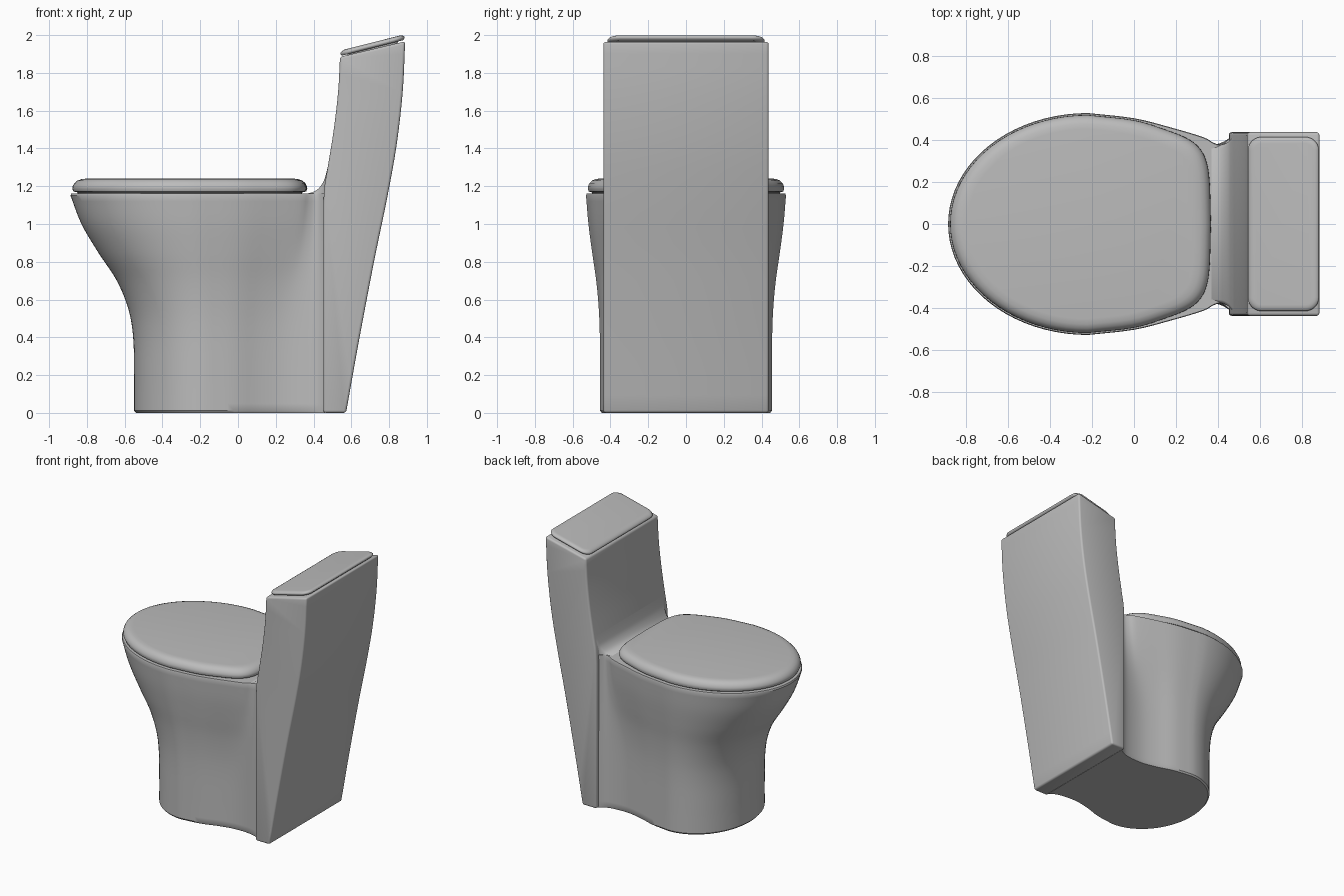
import bpy, bmesh, math
from mathutils import Vector

if "Cube" in bpy.data.objects:
    bpy.data.objects.remove(bpy.data.objects["Cube"], do_unlink=True)

ceramic = bpy.data.materials.new("grey ceramic")
ceramic.use_nodes = True
colour = (0.5, 0.5, 0.5, 1)
ceramic.diffuse_color = colour
ceramic.node_tree.nodes["Principled BSDF"].inputs["Base Color"].default_value = colour


def finish(name, bm, angle=35):
    bmesh.ops.recalc_face_normals(bm, faces=bm.faces)
    mesh = bpy.data.meshes.new(name)
    bm.to_mesh(mesh)
    bm.free()
    ob = bpy.data.objects.new(name, mesh)
    bpy.context.collection.objects.link(ob)
    mesh.materials.append(ceramic)
    bpy.ops.object.select_all(action='DESELECT')
    ob.select_set(True)
    bpy.context.view_layer.objects.active = ob
    bpy.ops.object.shade_smooth_by_angle(angle=math.radians(angle))
    return ob


def spline(points, steps):
    """Smooth curve through the points."""
    p = [Vector(q) for q in points]
    p = [2 * p[0] - p[1]] + p + [2 * p[-1] - p[-2]]
    out = []
    for a, b, c, d in zip(p, p[1:], p[2:], p[3:]):
        for i in range(steps):
            t = i / steps
            out.append(0.5 * (2 * b + (c - a) * t + (2 * a - 5 * b + 4 * c - d) * t ** 2
                              + (3 * b - a - 3 * c + d) * t ** 3))
    return out + [p[-2]]


def outline(front, centre, width, tail, steps=4):
    """Half ellipse at the front, spline tail at the back, mirrored in y."""
    n = 20
    half = []
    for i in range(n):
        a = math.pi / 2 * i / n
        half.append(Vector((centre - (centre - front) * math.cos(a), width * math.sin(a))))
    half += spline([(centre, width)] + tail, steps)
    other = [Vector((p.x, -p.y)) for p in reversed(half[1:]) if p.y > 1e-5]
    return half + other


def loft(name, rings, angle=35):
    bm = bmesh.new()
    loops = [[bm.verts.new(p) for p in ring] for ring in rings]
    for lo, hi in zip(loops, loops[1:]):
        for i in range(len(lo)):
            j = (i + 1) % len(lo)
            bm.faces.new((lo[i], lo[j], hi[j], hi[i]))
    bm.faces.new(loops[0])
    bm.faces.new(loops[-1])
    return finish(name, bm, angle)


# Bowl: blend from the waisted foot to the egg-shaped rim
foot = outline(-0.55, -0.17, 0.455, [(-0.02, 0.435), (0.11, 0.395), (0.22, 0.372),
                                     (0.32, 0.37), (0.41, 0.385), (0.47, 0.42)])
rim = outline(-0.89, -0.22, 0.53, [(0, 0.505), (0.18, 0.46), (0.33, 0.415),
                                   (0.38, 0.388), (0.42, 0.38), (0.47, 0.42)])
flare = spline([(0.012, 0), (0.2, 0), (0.4, 0.015), (0.55, 0.09), (0.7, 0.27),
                (0.85, 0.56), (1, 0.82), (1.15, 0.99)], 5)
rings = [[(p.x * 0.98, p.y * 0.98, 0) for p in foot]]
for z, f in flare:
    rings.append([(*a.lerp(b, f), z) for a, b in zip(foot, rim)])
rings.append([(p.x * 0.992, p.y * 0.992, 1.162) for p in rim])
loft("bowl", rings)

# Seat cover: rounded slab with a tucked-in underside
cover = outline(-0.877, -0.22, 0.52, [(0, 0.495), (0.15, 0.45), (0.25, 0.41), (0.31, 0.365),
                                      (0.345, 0.3), (0.361, 0.2), (0.367, 0)])
rings = []
for scale, z in [(0.95, 1.155), (0.96, 1.168), (0.99, 1.172), (1, 1.186), (0.997, 1.2),
                 (0.983, 1.216), (0.957, 1.23), (0.92, 1.238), (0.87, 1.241)]:
    rings.append([(-0.25 + (p.x + 0.25) * scale, p.y * scale, z) for p in cover])
loft("seat_cover", rings, 50)

# Tank: curved side profile extruded across, with softened edges
front = spline([(0.452, 1.1), (0.458, 1.2), (0.475, 1.3), (0.507, 1.5), (0.53, 1.7), (0.54, 1.885)], 4)
back = spline([(0.885, 1.967), (0.872, 1.7), (0.84, 1.42), (0.79, 1.14),
               (0.72, 0.8), (0.64, 0.38), (0.572, 0)], 4)
bm = bmesh.new()
verts = [bm.verts.new((p.x, -0.438, p.y)) for p in [Vector((0.452, 0))] + front + back]
face = bm.faces.new(verts)
new = bmesh.ops.extrude_face_region(bm, geom=[face])["geom"]
bmesh.ops.translate(bm, vec=(0, 0.876, 0), verts=[v for v in new if isinstance(v, bmesh.types.BMVert)])
bmesh.ops.recalc_face_normals(bm, faces=bm.faces)
sharp = [e for e in bm.edges if e.calc_face_angle(0) > math.radians(30)]
bmesh.ops.bevel(bm, geom=sharp, offset=0.014, segments=3, profile=0.5, affect='EDGES')
finish("tank", bm, 40)

# Neck: concave fillet between the rim and the tank front
rings = []
for x, w, z in spline([(0.33, 0.375, 1.158), (0.38, 0.375, 1.164), (0.42, 0.378, 1.182),
                       (0.45, 0.392, 1.22), (0.466, 0.41, 1.265), (0.482, 0.43, 1.33)], 4):
    edge = 0.015
    rings.append([(x, -w, 1.05), (x, -w, z - edge), (x, -w + edge, z),
                  (x, w - edge, z), (x, w, z - edge), (x, w, 1.05)])
loft("neck", rings, 50)


# Tank lid: sloping rounded plate
def rounded_rectangle(x0, x1, w, r):
    pts = []
    corners = [(x1 - r, w - r), (x0 + r, w - r), (x0 + r, r - w), (x1 - r, r - w)]
    for k, (cx, cy) in enumerate(corners):
        for i in range(9):
            a = math.pi / 2 * (k + i / 8)
            pts.append((cx + r * math.cos(a), cy + r * math.sin(a)))
    return pts


rings = []
for inset, dz in [(0.04, -0.035), (0.035, -0.013), (0.008, -0.013), (0, -0.004), (0, 0.003),
                  (0.006, 0.01), (0.018, 0.015), (0.03, 0.016)]:
    plate = rounded_rectangle(0.543 + inset, 0.882 - inset, 0.415 - inset, 0.065 - inset)
    rings.append([(x, y, 1.903 + (x - 0.545) * 0.252 + dz) for x, y in plate])
loft("tank_lid", rings, 50)
